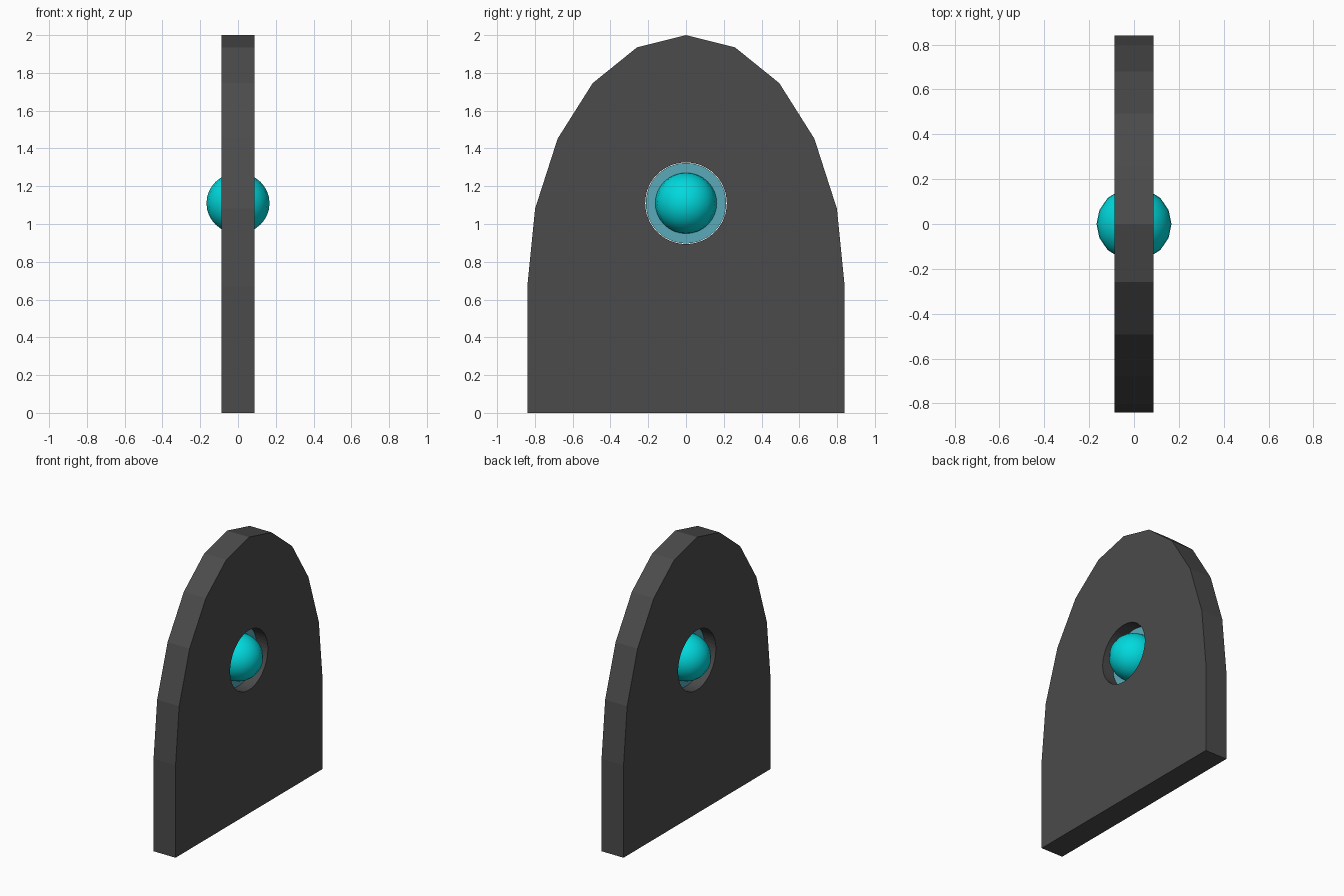
import bpy
from math import sin, cos, pi, radians

if "Cube" in bpy.data.objects:
    bpy.data.objects.remove(bpy.data.objects["Cube"])

HALF_W, SPRING, TOP, HALF_T = 0.84, 0.67, 2.0, 0.088
HOLE_Z, HOLE_R = 1.11, 0.216


def paint(obj, name, rgb):
    mat = bpy.data.materials.new(name)
    mat.diffuse_color = (*rgb, 1)
    mat.use_nodes = True
    mat.node_tree.nodes["Principled BSDF"].inputs["Base Color"].default_value = mat.diffuse_color
    obj.data.materials.append(mat)


def add_loop(curve, points):
    s = curve.splines.new('POLY')
    s.points.add(len(points) - 1)
    for p, (x, y) in zip(s.points, points):
        p.co = (x, y, 0, 1)
    s.use_cyclic_u = True


# Arched slab: ten-segment elliptical top, round hole, extruded along x
arch = [(-HALF_W, 0), (HALF_W, 0)]
arch += [(HALF_W * cos(i * pi / 10), SPRING + (TOP - SPRING) * sin(i * pi / 10))
         for i in range(11)]
hole = [(HOLE_R * cos(i * pi / 24), HOLE_Z + HOLE_R * sin(i * pi / 24))
        for i in range(48)]
curve = bpy.data.curves.new("arched_slab", 'CURVE')
curve.dimensions = '2D'
curve.fill_mode = 'BOTH'
curve.extrude = HALF_T
add_loop(curve, arch)
add_loop(curve, hole)
slab = bpy.data.objects.new("arched_slab", curve)
bpy.context.collection.objects.link(slab)
slab.rotation_euler = (radians(90), 0, radians(90))
bpy.context.view_layer.objects.active = slab
slab.select_set(True)
bpy.ops.object.convert(target='MESH')
slab = bpy.context.object
bpy.ops.object.shade_flat()
paint(slab, "dark_stone", (0.07, 0.07, 0.07))

# Thin membrane across the middle of the hole
bpy.ops.mesh.primitive_circle_add(vertices=48, radius=0.213, fill_type='NGON',
                                  location=(0, 0, HOLE_Z), rotation=(0, pi / 2, 0))
membrane = bpy.context.object
membrane.name = "membrane"
paint(membrane, "pale_teal", (0.1, 0.4, 0.48))

# Orb in the centre
bpy.ops.mesh.primitive_uv_sphere_add(segments=16, ring_count=16, radius=1,
                                     location=(0, 0, HOLE_Z))
orb = bpy.context.object
orb.name = "orb"
orb.scale = (0.167, 0.163, 0.161)
bpy.ops.object.shade_smooth()
paint(orb, "cyan", (0.0, 0.7, 0.73))
